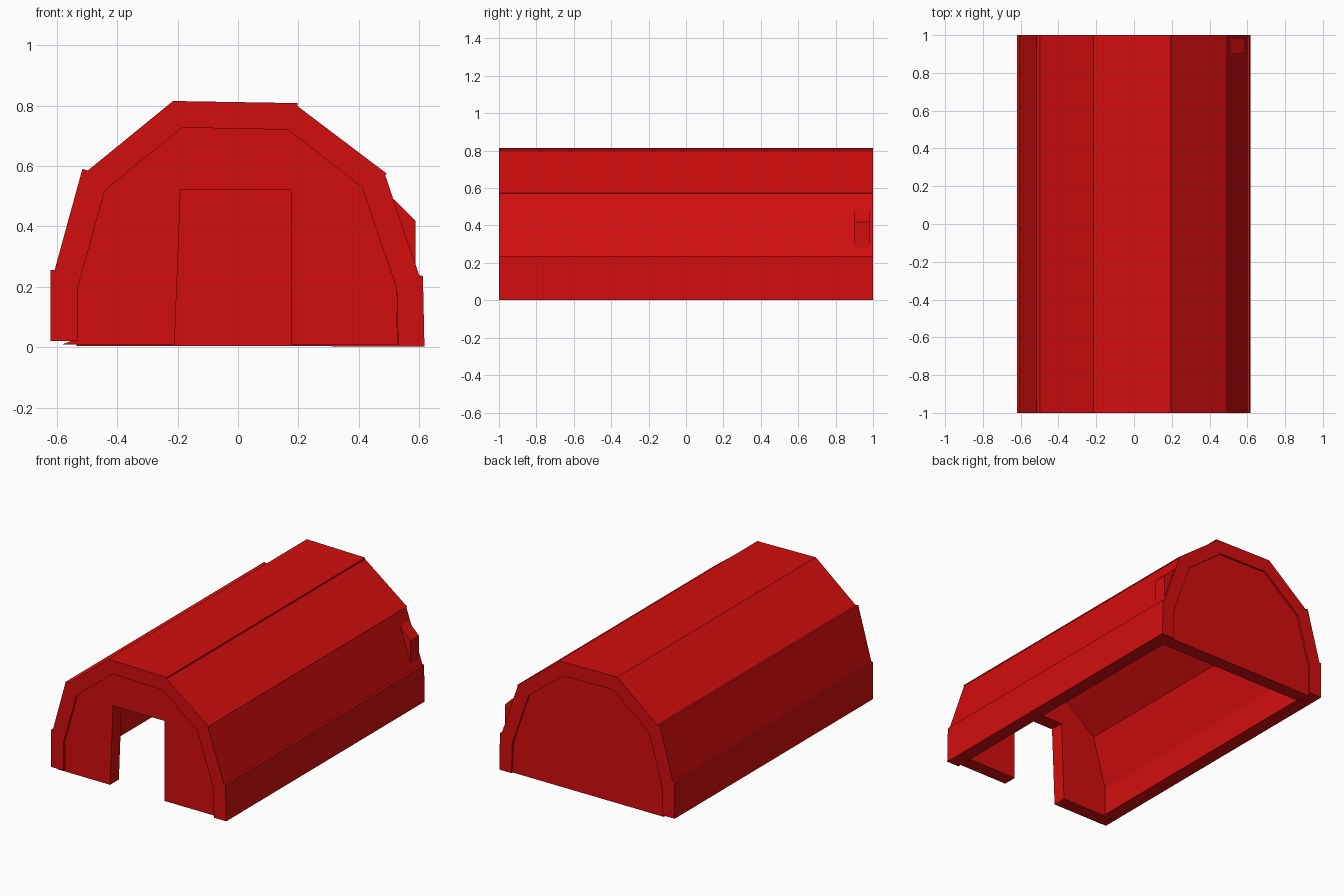
import bpy, bmesh

cube = bpy.data.objects.get("Cube")
if cube:
    bpy.data.objects.remove(cube)

# Single red finish
red = bpy.data.materials.new("red")
red.use_nodes = True
colour = (0.65, 0.004, 0.004, 1)
red.diffuse_color = colour
red.node_tree.nodes["Principled BSDF"].inputs["Base Color"].default_value = colour


def extrude_profile(name, profile, y0, y1):
    """Solid made by sweeping an (x, z) outline from y0 to y1."""
    bm = bmesh.new()
    face = bm.faces.new([bm.verts.new((x, y0, z)) for x, z in profile])
    swept = bmesh.ops.extrude_face_region(bm, geom=[face])["geom"]
    moved = [v for v in swept if isinstance(v, bmesh.types.BMVert)]
    bmesh.ops.translate(bm, verts=moved, vec=(0, y1 - y0, 0))
    bmesh.ops.recalc_face_normals(bm, faces=bm.faces)
    mesh = bpy.data.meshes.new(name)
    bm.to_mesh(mesh)
    bm.free()
    mesh.materials.append(red)
    obj = bpy.data.objects.new(name, mesh)
    bpy.context.collection.objects.link(obj)
    return obj


# Outline of the arched shell, left foot round to right foot, with panel steps
outer = [(-0.62, 0.02), (-0.62, 0.255), (-0.607, 0.255), (-0.515, 0.59),
         (-0.497, 0.585), (-0.215, 0.815), (0.197, 0.808), (0.197, 0.798),
         (0.492, 0.575), (0.487, 0.57), (0.6, 0.238), (0.612, 0.236),
         (0.617, 0.003)]
inner = [(-0.53, 0.02), (-0.53, 0.2), (-0.44, 0.52), (-0.185, 0.727),
         (0.165, 0.72), (0.41, 0.53), (0.525, 0.195), (0.53, 0.003)]
extrude_profile("arched_shell", outer + inner[::-1], -1, 1)

# Rear wall, slightly recessed
arch = inner[1:-1]
extrude_profile("rear_wall", [(-0.535, 0.005)] + arch + [(0.53, 0.003)], 0.9, 0.988)

# Front wall with the doorway in its outline
doorway = [(0.175, 0.01), (0.175, 0.52), (-0.19, 0.52), (-0.21, 0.01)]
extrude_profile("front_wall", [(-0.58, 0.01), (-0.53, 0.03)] + arch
                + [(0.528, 0.01)] + doorway, -0.988, -0.9)

# Small wedge-shaped vent hood on the left side near the rear
extrude_profile("side_vent", [(0.5, 0.505), (0.587, 0.42), (0.587, 0.275),
                              (0.54, 0.37)], 0.9, 0.985)
